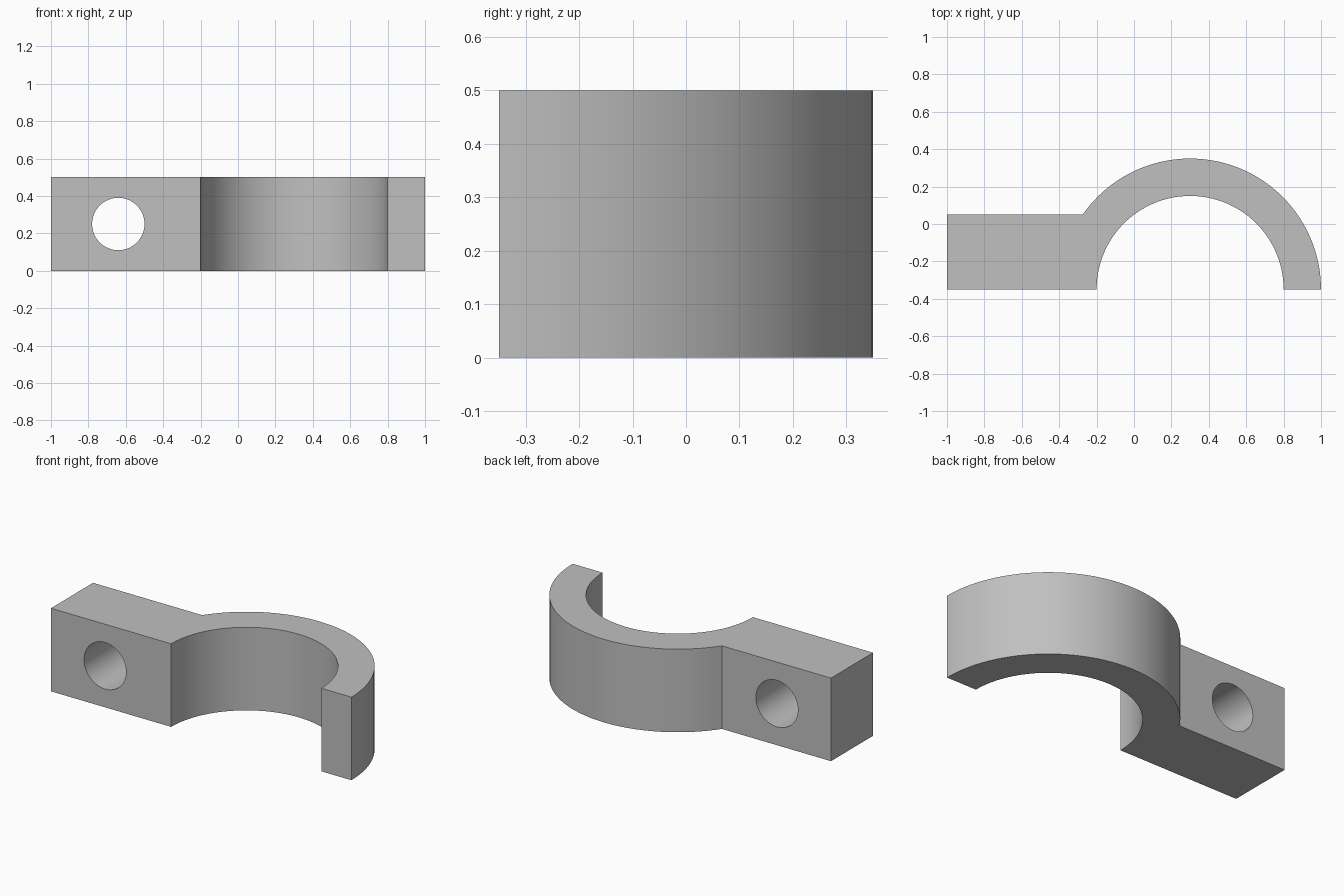
import bpy, bmesh
from math import sin, cos, asin, pi, radians

cube = bpy.data.objects.get("Cube")
if cube:
    bpy.data.objects.remove(cube, do_unlink=True)

CX, FRONT = 0.3, -0.35          # ring centre
R_OUT, R_IN = 0.7, 0.5
HEIGHT, TAB_DEPTH = 0.5, 0.4

grey = bpy.data.materials.new("plain grey")
grey.use_nodes = True
colour = (0.53, 0.53, 0.53, 1)
grey.diffuse_color = colour
grey.node_tree.nodes["Principled BSDF"].inputs["Base Color"].default_value = colour


def arc(radius, start, end, steps):
    angles = [start + (end - start) * i / steps for i in range(steps + 1)]
    return [(CX + radius * cos(a), FRONT + radius * sin(a)) for a in angles]


# Half ring and bolt tab as one extruded outline
outline = arc(R_OUT, 0, pi - asin(TAB_DEPTH / R_OUT), 56)
outline += [(-1, FRONT + TAB_DEPTH), (-1, FRONT)]
outline += arc(R_IN, pi, 0, 64)

bm = bmesh.new()
base = bm.faces.new([bm.verts.new((x, y, 0)) for x, y in outline])
top = bmesh.ops.extrude_face_region(bm, geom=[base])["geom"]
bmesh.ops.translate(bm, vec=(0, 0, HEIGHT),
                    verts=[v for v in top if isinstance(v, bmesh.types.BMVert)])
bmesh.ops.recalc_face_normals(bm, faces=bm.faces)
mesh = bpy.data.meshes.new("half_clamp")
bm.to_mesh(mesh)
bm.free()
mesh.materials.append(grey)
clamp = bpy.data.objects.new("half_clamp", mesh)
bpy.context.collection.objects.link(clamp)

# Bolt hole through the tab
bpy.ops.mesh.primitive_cylinder_add(vertices=64, radius=0.14, depth=1,
                                    location=(-0.64, FRONT + TAB_DEPTH / 2, HEIGHT / 2),
                                    rotation=(pi / 2, 0, 0))
cutter = bpy.context.object
cutter.name = "bolt_hole_cutter"
cutter.hide_render = True
cutter.data.materials.append(grey)

cut = clamp.modifiers.new("bolt_hole", 'BOOLEAN')
cut.operation = 'DIFFERENCE'
cut.solver = 'EXACT'
cut.object = cutter

bpy.ops.object.select_all(action='DESELECT')
clamp.select_set(True)
bpy.context.view_layer.objects.active = clamp
bpy.ops.object.modifier_apply(modifier=cut.name)
bpy.data.objects.remove(cutter, do_unlink=True)
bpy.ops.object.shade_smooth_by_angle(angle=radians(30))
